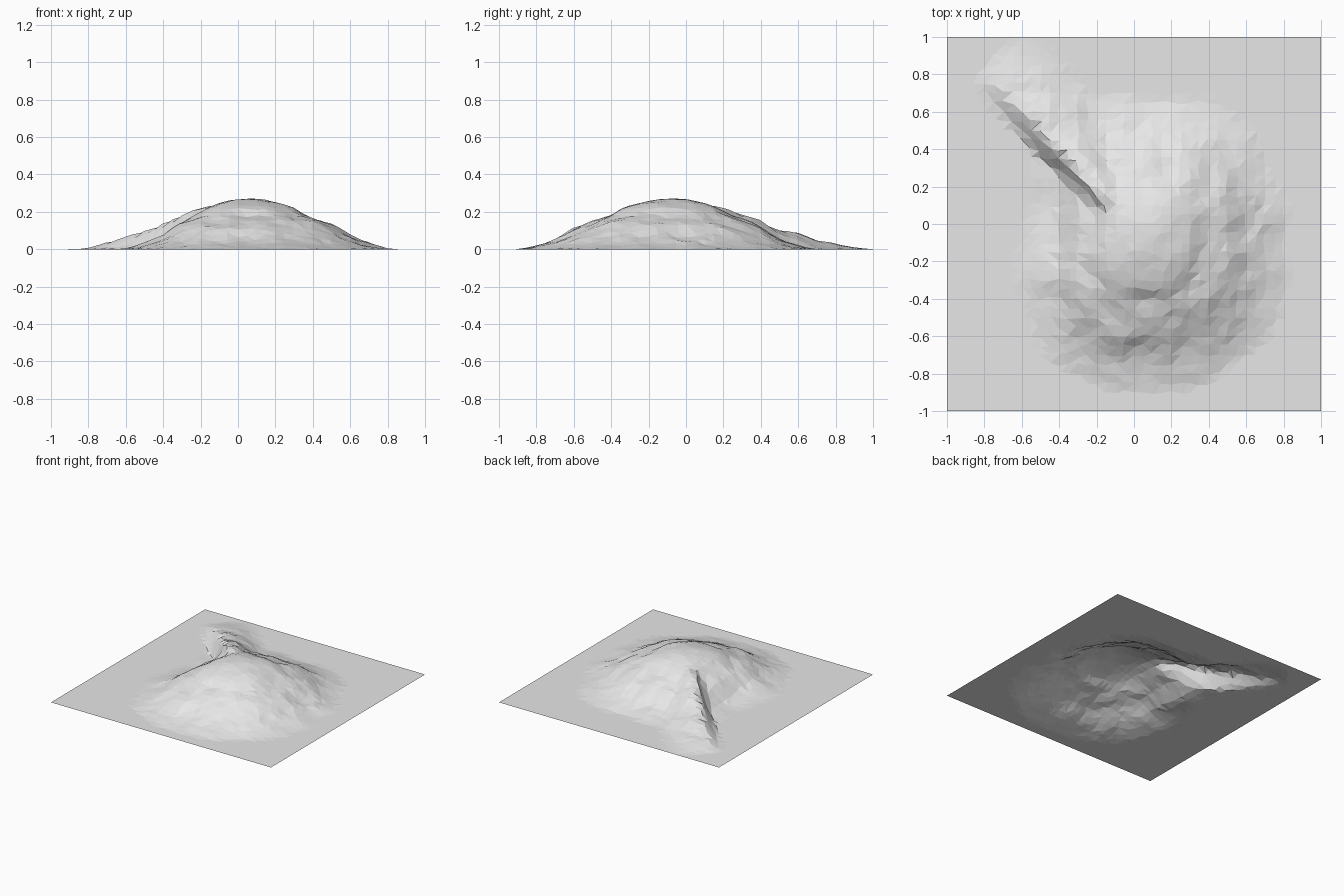
import bpy, bmesh, math, random
from mathutils import Vector, noise

if "Cube" in bpy.data.objects:
    bpy.data.objects.remove(bpy.data.objects["Cube"])

random.seed(4)
CX, CY = 0.05, -0.07   # summit position

# footprint radius by angle (degrees) around the summit
FOOT = [(0, .76), (30, .78), (55, .81), (90, .73), (110, .77), (135, .76), (160, .64),
        (180, .66), (210, .72), (230, .82), (255, .83), (270, .81), (300, .85),
        (320, .84), (340, .80), (360, .76)]
# height by fraction of the footprint radius: dome, shoulder, terrace, foot
SLOPE = [(0, .27), (.12, .265), (.24, .245), (.34, .217), (.40, .187), (.47, .165), (.58, .135),
         (.66, .10), (.74, .062), (.86, .026), (1, 0), (9, 0)]
# crest of the spur: height by distance along it
SPUR = [(0, .23), (.2, .18), (.35, .125), (.5, .092), (.65, .06), (.78, .035), (.92, 0), (9, 0)]


def lerp_table(table, v):
    for (a, fa), (b, fb) in zip(table, table[1:]):
        if v <= b:
            return fa + (fb - fa) * max(0, v - a) / (b - a)
    return table[-1][1]


def smooth(v):
    v = min(1, max(0, v))
    return v * v * (3 - 2 * v)


def height(x, y):
    dx, dy = x - CX, y - CY
    ang = math.degrees(math.atan2(dy, dx)) % 360
    rad = lerp_table(FOOT, ang) * (1 + .05 * noise.noise(Vector((x * 5, y * 5, 2))))
    h = lerp_table(SLOPE, math.hypot(dx, dy) / rad)
    # gully on the left flank
    h -= .035 * math.exp(-((x + .40) / .13) ** 2 - ((y - .02) / .25) ** 2)
    # spur to the back left, steep on its front side and gentle behind
    ux, uy = -.66, .75
    sx, sy = x + .16, y - .17
    along, side = sx * ux + sy * uy, sx * uy - sy * ux
    if along > -.1:
        cross = smooth((side + .15) / .12) if side < 0 else smooth(1 - side / .30)
        h = max(h, lerp_table(SPUR, along) * cross)
    h = max(0, h)
    # rocky unevenness on the slopes only
    rough = min(1, h / .05) * (1 if h < .2 else .35)
    h += rough * (.014 * noise.noise(Vector((x * 9, y * 9, 5))) + random.uniform(-.003, .003))
    return min(.27, max(0, h))


# one open sheet of ground, raised into the hill
bm = bmesh.new()
bmesh.ops.create_grid(bm, x_segments=40, y_segments=40, size=1)
for v in bm.verts:
    x, y = v.co.x, v.co.y
    if max(abs(x), abs(y)) < .95:
        x += random.uniform(-.011, .011)
        y += random.uniform(-.011, .011)
    v.co = (x, y, height(x, y))
bmesh.ops.triangulate(bm, faces=bm.faces[:], quad_method='SHORT_EDGE')
bmesh.ops.recalc_face_normals(bm, faces=bm.faces[:])
if sum(f.normal.z for f in bm.faces) < 0:
    bmesh.ops.reverse_faces(bm, faces=bm.faces[:])

mesh = bpy.data.meshes.new("hill_terrain")
bm.to_mesh(mesh)
bm.free()
hill = bpy.data.objects.new("hill_terrain", mesh)
bpy.context.collection.objects.link(hill)

mat = bpy.data.materials.new("light grey")
mat.diffuse_color = (.8, .8, .8, 1)
mat.use_nodes = True
mat.node_tree.nodes["Principled BSDF"].inputs["Base Color"].default_value = mat.diffuse_color
mesh.materials.append(mat)
